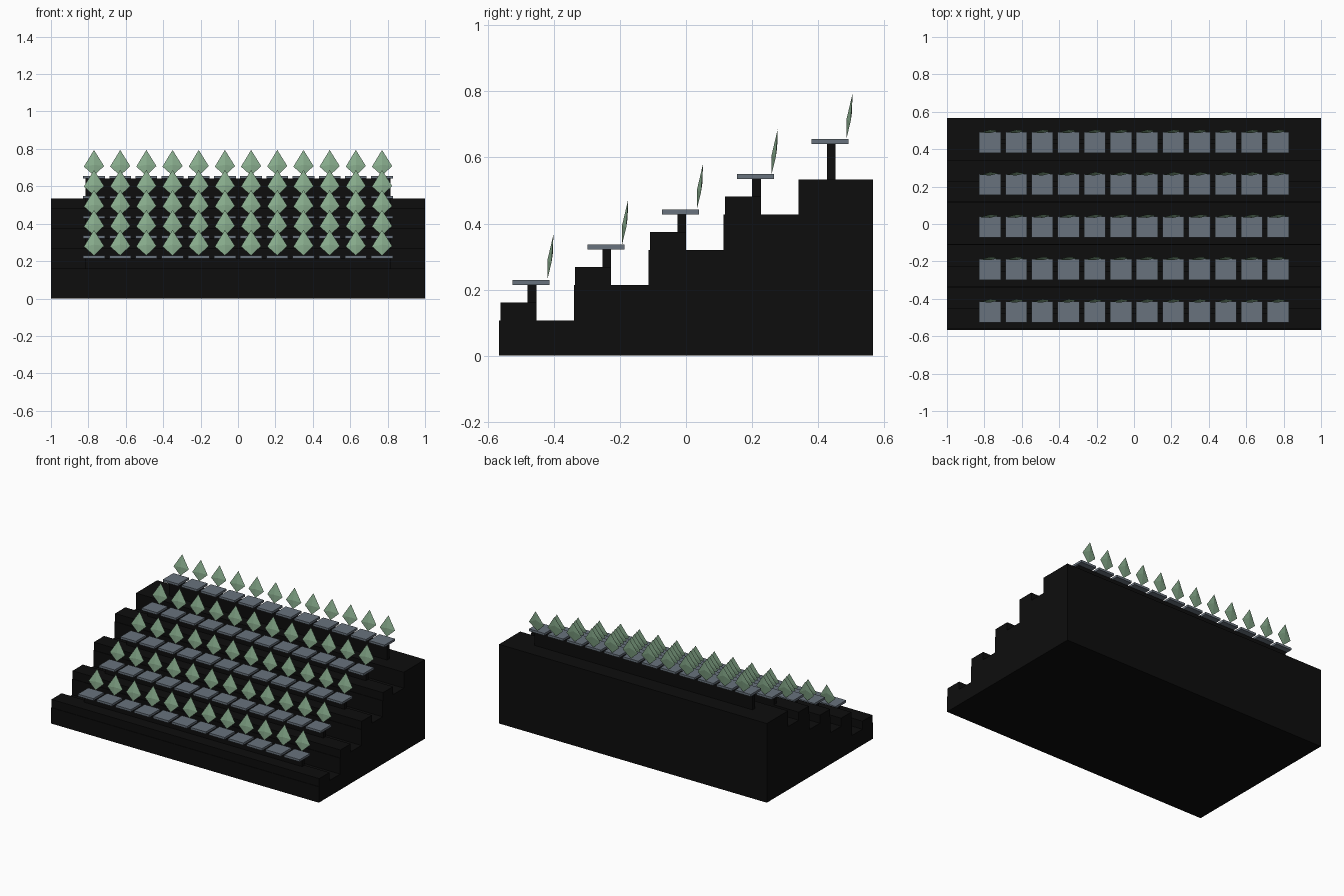
import bpy, bmesh

if "Cube" in bpy.data.objects:
    bpy.data.objects.remove(bpy.data.objects["Cube"])

ROWS, SEATS = 5, 12
ROW_Y, ROW_Z, SEAT_X = 0.2265, 0.1068, 0.14
FRONT, BACK = -0.566, 0.566


def material(name, rgb):
    m = bpy.data.materials.new(name)
    m.diffuse_color = (*rgb, 1)
    m.use_nodes = True
    m.node_tree.nodes["Principled BSDF"].inputs["Base Color"].default_value = m.diffuse_color
    return m


black = material("black", (0.004, 0.004, 0.004))
grey = material("slate grey", (0.14, 0.17, 0.205))
green = material("soft green", (0.25, 0.42, 0.27))


def make(name, verts, faces, mat):
    bm = bmesh.new()
    vs = [bm.verts.new(v) for v in verts]
    for f in faces:
        bm.faces.new([vs[i] for i in f])
    bmesh.ops.recalc_face_normals(bm, faces=bm.faces)
    me = bpy.data.meshes.new(name)
    bm.to_mesh(me)
    bm.free()
    me.materials.append(mat)
    ob = bpy.data.objects.new(name, me)
    bpy.context.collection.objects.link(ob)
    return ob


def box(name, x0, x1, y0, y1, z0, z1, mat):
    verts = [(x, y, z) for z in (z0, z1) for x, y in ((x0, y0), (x1, y0), (x1, y1), (x0, y1))]
    faces = [(0, 1, 2, 3), (4, 5, 6, 7)] + [(i, (i + 1) % 4, (i + 1) % 4 + 4, i + 4) for i in range(4)]
    return make(name, verts, faces, mat)


# Stepped base: one extruded stair profile with a raised kerb on all but the top tier
profile = [(FRONT, 0)]
for r in range(ROWS):
    y, z = FRONT + r * ROW_Y, (r + 1) * ROW_Z
    profile.append((y, z))
    if r < ROWS - 1:
        profile += [(y + 0.004, z), (y + 0.004, z + 0.054), (y + 0.113, z + 0.054),
                    (y + 0.113, z), (y + ROW_Y, z)]
profile += [(BACK, ROWS * ROW_Z), (BACK, 0)]
n = len(profile)
make("stepped_base", [(x, y, z) for x in (-1, 1) for y, z in profile],
     [tuple(range(n)), tuple(range(n, 2 * n))] +
     [(i, (i + 1) % n, (i + 1) % n + n, i + n) for i in range(n)], black)

# Seat back: faceted, slightly twisted kite leaning backwards (relative to the seat centre)
kite = [(0, 0.068, 0.574), (0, 0.0495, 0.437), (-0.054, 0.053, 0.485),
        (0.054, 0.062, 0.488), (0, 0.0495, 0.495), (0, 0.066, 0.515)]
kite_faces = [(p, s, c) for p in (0, 1) for s in (2, 3) for c in (4, 5)]

for r in range(ROWS):
    y, z = -0.4695 + r * ROW_Y, 0.2215 + r * ROW_Z
    # Long support wall under the row
    box("support_wall", -0.815, 0.815, y - 0.01, y + 0.0165, (r + 1) * ROW_Z - 0.01, z - 0.007, black)
    for s in range(SEATS):
        x = (s - (SEATS - 1) / 2) * SEAT_X
        box("seat", x - 0.058, x + 0.058, y - 0.056, y + 0.056, z - 0.0075, z + 0.0075, grey)
        make("seat_back", [(x + a, y + b, z + c - 0.4285) for a, b, c in kite], kite_faces, green)
